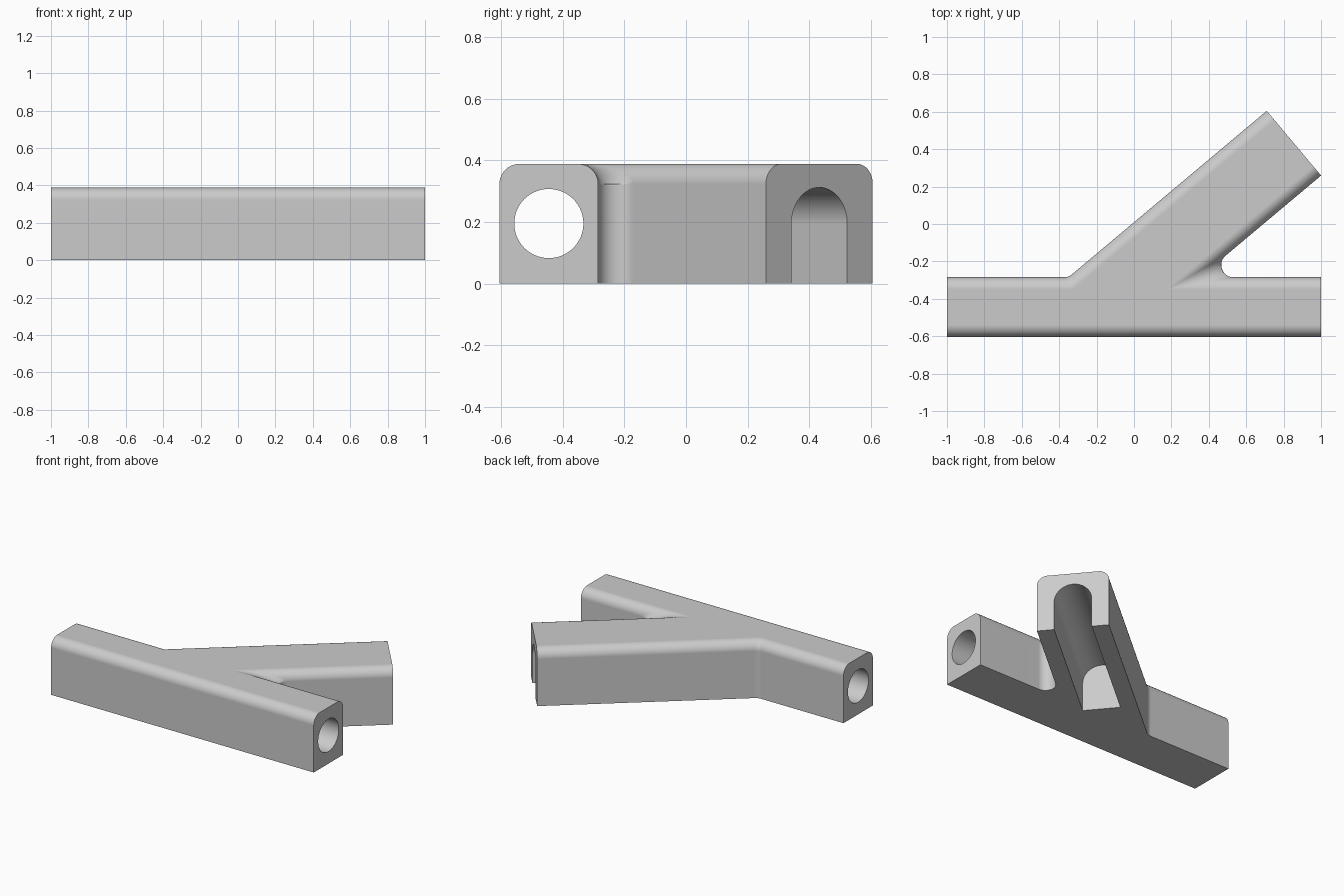
import bpy, bmesh
from math import sin, cos, pi, radians
from mathutils import Vector, Matrix

if "Cube" in bpy.data.objects:
    bpy.data.objects.remove(bpy.data.objects["Cube"])

HEIGHT, ROUND, FILLET = 0.388, 0.0645, 0.065
BAR_Y, BAR_HALF = -0.4445, 0.16
ANGLE = radians(40)
BRANCH_HALF = 0.2258
END = Vector((0.855, 0.432))                  # middle of the branch's end face
ALONG = Vector((cos(ANGLE), sin(ANGLE)))
SIDE = Vector((-sin(ANGLE), cos(ANGLE)))
BACK = Vector((0, 1))
STEPS, ARC = 10, 14


def crossing(na, ka, nb, kb):
    """Point where the plan lines na.p = ka and nb.p = kb meet."""
    det = na.x * nb.y - na.y * nb.x
    return Vector(((ka * nb.y - kb * na.y) / det, (kb * na.x - ka * nb.x) / det))


def fillet(na, ka, nb, kb, t, z):
    """Rolling-ball arc between two walls, at angle t of their top rounding."""
    off = FILLET * cos(t) - ROUND * (1 - cos(t))
    c = crossing(na, ka + off, nb, kb + off)
    center = Vector((c.x, c.y, z + FILLET * sin(t)))
    a = Vector((na.x * cos(t), na.y * cos(t), sin(t)))
    b = Vector((nb.x * cos(t), nb.y * cos(t), sin(t)))
    turn = a.rotation_difference(b)
    axis, angle = turn.axis, turn.angle
    return [center - FILLET * (Matrix.Rotation(angle * i / ARC, 3, axis) @ a)
            for i in range(ARC + 1)]


def outline(t, z):
    """Closed plan outline of bar and branch at one level."""
    inset = ROUND * (1 - cos(t))
    front, back = BAR_Y - BAR_HALF + inset, BAR_Y + BAR_HALF - inset
    reach = SIDE * (BRANCH_HALF - inset)
    low, high = END - reach, END + reach
    back_k = BAR_Y + BAR_HALF
    low_k = BRANCH_HALF - SIDE.dot(END)
    high_k = BRANCH_HALF + SIDE.dot(END)
    return ([Vector((-1, front, z)), Vector((1, front, z)), Vector((1, back, z))]
            + fillet(BACK, back_k, -SIDE, low_k, t, z)
            + [low.to_3d() + Vector((0, 0, z)), high.to_3d() + Vector((0, 0, z))]
            + fillet(SIDE, high_k, BACK, back_k, t, z)
            + [Vector((-1, back, z))])


def finish(bm, name):
    bmesh.ops.remove_doubles(bm, verts=bm.verts, dist=1e-5)
    bmesh.ops.recalc_face_normals(bm, faces=bm.faces)
    mesh = bpy.data.meshes.new(name)
    bm.to_mesh(mesh)
    bm.free()
    obj = bpy.data.objects.new(name, mesh)
    bpy.context.collection.objects.link(obj)
    return obj


def loft(rings, name):
    bm = bmesh.new()
    loops = [[bm.verts.new(p) for p in ring] for ring in rings]
    for a, b in zip(loops, loops[1:]):
        for i in range(len(a)):
            j = (i + 1) % len(a)
            bm.faces.new((a[i], a[j], b[j], b[i]))
    bm.faces.new(loops[0])
    bm.faces.new(loops[-1])
    return finish(bm, name)


# Body: bar and angled branch with rounded top edges and filleted corners
levels = [(0, 0)]
for s in range(STEPS + 1):
    t = pi / 2 * s / STEPS
    levels.append((t, HEIGHT - ROUND + ROUND * sin(t)))
body = loft([outline(t, z) for t, z in levels], "angled_branch_block")

# Round bore through the whole bar
bore = [(0.112 * cos(2 * pi * i / 64), 0.112 * sin(2 * pi * i / 64)) for i in range(64)]
bore_cutter = loft([[Vector((x, BAR_Y + a, 0.195 + b)) for a, b in bore]
                    for x in (-1.1, 1.1)], "bore_cutter")

# Arched slot, open below and at the end of the branch
HALF_SLOT, SLOT_LENGTH = 0.118, 1.017
arch = [(HALF_SLOT * cos(pi * i / 32), 0.194 + HALF_SLOT * sin(pi * i / 32)) for i in range(33)]
arch += [(-HALF_SLOT, -0.1), (HALF_SLOT, -0.1)]
slot_cutter = loft([[(END + ALONG * d + SIDE * a).to_3d() + Vector((0, 0, b)) for a, b in arch]
                    for d in (-SLOT_LENGTH, 0.1)], "slot_cutter")

bpy.ops.object.select_all(action='DESELECT')
bpy.context.view_layer.objects.active = body
body.select_set(True)
for cutter in (bore_cutter, slot_cutter):
    cutter.hide_render = True
    cut = body.modifiers.new(cutter.name, 'BOOLEAN')
    cut.operation, cut.solver, cut.object = 'DIFFERENCE', 'EXACT', cutter
    bpy.ops.object.modifier_apply(modifier=cut.name)
    bpy.data.objects.remove(cutter)

# Single grey colour
grey = bpy.data.materials.new("light_grey")
grey.use_nodes = True
grey.diffuse_color = (0.6, 0.6, 0.6, 1)
grey.node_tree.nodes["Principled BSDF"].inputs["Base Color"].default_value = (0.6, 0.6, 0.6, 1)
body.data.materials.clear()
body.data.materials.append(grey)

# Smooth rounds, sharp edges, flat walls
bpy.ops.object.shade_smooth_by_angle(angle=radians(30))
weighted = body.modifiers.new("flat_walls", 'WEIGHTED_NORMAL')
weighted.keep_sharp = True
